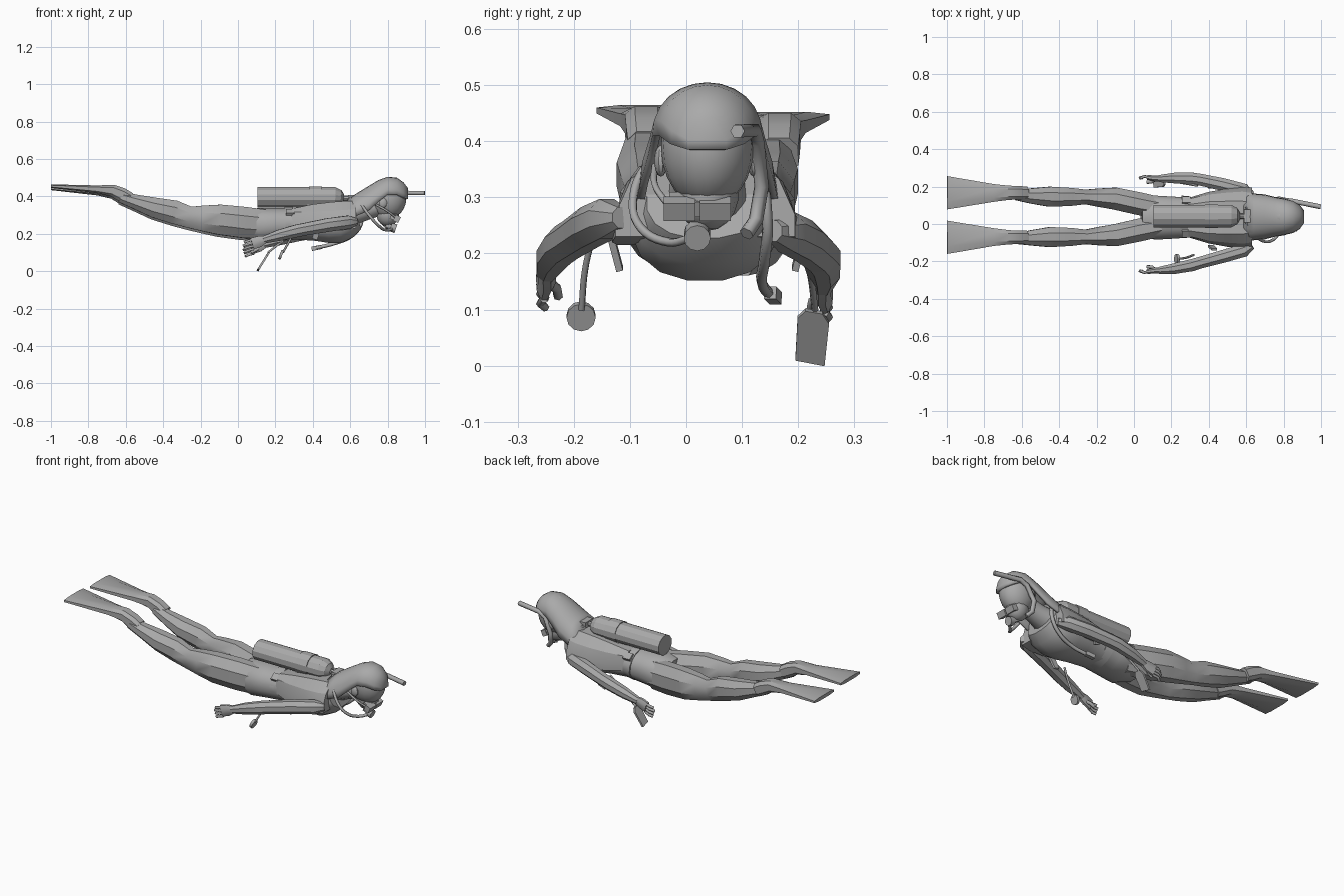
import bpy, bmesh, math
from mathutils import Vector, Matrix

if "Cube" in bpy.data.objects:
    bpy.data.objects.remove(bpy.data.objects["Cube"])

grey = bpy.data.materials.new("plain grey")
grey.diffuse_color = (0.40, 0.40, 0.40, 1)
grey.use_nodes = True
grey.node_tree.nodes["Principled BSDF"].inputs["Base Color"].default_value = grey.diffuse_color
MID = 0.038  # sideways centre of the body


def finish(ob, angle=35):
    ob.data.materials.clear()
    ob.data.materials.append(grey)
    bpy.ops.object.select_all(action='DESELECT')
    ob.select_set(True)
    bpy.context.view_layer.objects.active = ob
    bpy.ops.object.shade_smooth_by_angle(angle=math.radians(angle))
    return ob


def from_bm(name, bm, angle=35):
    bmesh.ops.recalc_face_normals(bm, faces=bm.faces)
    me = bpy.data.meshes.new(name)
    bm.to_mesh(me)
    bm.free()
    ob = bpy.data.objects.new(name, me)
    bpy.context.collection.objects.link(ob)
    return finish(ob, angle)


def skin(bm, rings):
    """Join closed rings of equal length and cap both ends."""
    n = len(rings[0])
    for a, b in zip(rings, rings[1:]):
        for k in range(n):
            bm.faces.new((a[k], a[(k + 1) % n], b[(k + 1) % n], b[k]))
    bm.faces.new(rings[0])
    bm.faces.new(rings[-1])


def loft(name, stations, n=8, angle=35, power=1.0):
    """Closed skin through (x, y, z, half width, half height) stations."""
    bm = bmesh.new()
    pts = [Vector(s[:3]) for s in stations]
    rings = []
    for i, s in enumerate(stations):
        t = (pts[min(i + 1, len(pts) - 1)] - pts[max(i - 1, 0)]).normalized()
        side = t.cross(Vector((0, 0, 1))).normalized()
        up = side.cross(t)
        ring = []
        for k in range(n):
            a = 2 * math.pi * (k + 0.5) / n
            c, d = math.cos(a), math.sin(a)
            c = math.copysign(abs(c) ** power, c)
            d = math.copysign(abs(d) ** power, d)
            ring.append(bm.verts.new(pts[i] + side * c * s[3] + up * d * s[4]))
        rings.append(ring)
    skin(bm, rings)
    return from_bm(name, bm, angle)


def ball(name, loc, size, seg=16):
    bm = bmesh.new()
    bmesh.ops.create_uvsphere(bm, u_segments=seg, v_segments=seg // 2 + 2, radius=1,
                              matrix=Matrix.Translation(loc) @ Matrix.Diagonal((*size, 1)))
    return from_bm(name, bm)


def box(name, loc, size, rot=(0, 0, 0)):
    bpy.ops.mesh.primitive_cube_add(size=1, location=loc, rotation=rot)
    ob = bpy.context.object
    ob.name, ob.scale = name, size
    return finish(ob)


def disc(name, loc, r, depth, axis, n=12):
    bpy.ops.mesh.primitive_cylinder_add(vertices=n, radius=r, depth=depth, location=loc)
    ob = bpy.context.object
    ob.name = name
    ob.rotation_euler = Vector(axis).to_track_quat('Z', 'Y').to_euler()
    return finish(ob)


def hose(name, pts, r, smooth=True):
    cu = bpy.data.curves.new(name, 'CURVE')
    cu.dimensions, cu.bevel_depth, cu.bevel_resolution = '3D', r, 1
    cu.use_fill_caps, cu.resolution_u = True, 5
    sp = cu.splines.new('BEZIER' if smooth else 'POLY')
    store = sp.bezier_points if smooth else sp.points
    store.add(len(pts) - 1)
    for p, co in zip(store, pts):
        if smooth:
            p.co = co
            p.handle_left_type = p.handle_right_type = 'AUTO'
        else:
            p.co = (*co, 1)
    ob = bpy.data.objects.new(name, cu)
    bpy.context.collection.objects.link(ob)
    cu.materials.append(grey)


# torso and neck
loft("torso", [(x, MID - .004, z, w, h) for x, z, w, h in (
    (0.04, 0.25, .085, .075), (0.11, 0.245, .12, .095), (0.2, 0.25, .115, .09),
    (0.3, 0.253, .108, .085), (0.4, 0.257, .122, .095), (0.48, 0.26, .132, .11),
    (0.54, 0.262, .135, .113), (0.59, 0.275, .132, .098), (0.635, 0.292, .105, .07))], 16, 40, .88)
loft("neck", [(.6, MID, .30, .08, .06), (.68, MID, .325, .055, .055), (.78, MID, .36, .05, .055)], 12)

# buoyancy vest: tapered wedge sections, widest along the lower edge
bm = bmesh.new()
rings = []
for x, wb, wt, zb, zt in ((.29, .105, .07, .235, .335), (.40, .138, .085, .22, .358),
                          (.50, .156, .088, .215, .37), (.58, .166, .088, .22, .376),
                          (.63, .160, .08, .23, .375)):
    prof = [(-wb, zb), (-wb, zb + .04), (-(wb + wt) / 2 - .012, (zb + zt) / 2 + .03), (-wt, zt)]
    prof += [(-y, z) for y, z in reversed(prof)]
    rings.append([bm.verts.new((x, .034 + y, z)) for y, z in prof])
skin(bm, rings)
from_bm("vest", bm, 25)

# belt, weights and strap ends
loft("belt", [(.255, MID, .253, .116, .092), (.30, MID, .256, .112, .088)], 16)
for s in (-1, 1):
    box("belt_weight", (.28, MID + s * .085, .31), (.045, .04, .03), (s * -.6, 0, 0))
    box("vest_strap_end", (.42, MID + s * .165, .205), (.03, .012, .07), (s * -.25, .3, 0))

# legs and fins
for s, side in ((-1, "right"), (1, "left")):
    dz = -.006 * s
    leg = [(.14, .05, .245, .06, .085), (.03, .07, .255, .066, .09), (-.1, .098, .27, .064, .087),
           (-.19, .103, .277, .053, .074), (-.26, .107, .283, .042, .062), (-.34, .107, .31, .052, .068),
           (-.45, .108, .335, .058, .058), (-.55, .112, .366, .044, .042), (-.63, .117, .392, .03, .032)]
    loft(side + "_leg", [(x, .038 + s * y, z + dz, w, h) for x, y, z, w, h in leg], 8)
    fin = [(-.58, .116, .38, .036, .038), (-.62, .117, .402, .038, .04), (-.67, .117, .425, .04, .034),
           (-.75, .116, .432, .05, .022), (-.999, .117, .449, .094, .01)]
    mid = .046 if s < 0 else .05
    loft(side + "_fin", [(x, mid + s * y, z + dz, w, h) for x, y, z, w, h in fin], 8, 25, .7)

# arms, hands and fingers
for side, dz, ys in (("right", .012, (-.115, -.14, -.172, -.205, -.22, -.238, -.248)),
                     ("left", -.012, (.155, .18, .21, .236, .243, .246, .243))):
    s = 1 if side == "left" else -1
    arm = [(.632, .252, .02, .02), (.59, .25, .038, .038), (.48, .235, .037, .039),
           (.36, .213, .034, .036), (.31, .203, .035, .036), (.22, .18, .031, .032), (.135, .155, .02, .021)]
    loft(side + "_arm", [(x, y, z + dz, w, h) for (x, z, w, h), y in zip(arm, ys)], 8)
    y = ys[-1]
    loft(side + "_palm", [(.15, y, .160 + dz, .018, .02), (.115, y, .147 + dz, .017, .032),
                          (.075, y + s * .006, .135 + dz, .014, .034)], 8)
    for k in range(4):
        z = .158 - k * .017 + dz
        hose(side + "_finger", [(.085, y + s * .005, z), (.055, y + s * .012, z - .008),
                                (.028 + .006 * abs(k - 1), y + s * .002, z - .016)], .0075, False)
    hose(side + "_thumb", [(.12, y, .14 + dz), (.095, y - s * .018, .125 + dz),
                           (.07, y - s * .02, .112 + dz)], .009, False)

# head, face and ears
ball("skull", (.80, MID, .39), (.1, .083, .11), 20)
ball("jaw", (.80, MID, .305), (.062, .056, .065), 14)
for s in (-1, 1):
    ball("ear", (.775, MID + s * .083, .365), (.022, .012, .028), 10)

# hood: open arch that sweeps back onto the shoulders
bm = bmesh.new()
rows = []
for x, w, top, low in ((.585, .13, .385, .29), (.64, .125, .42, .30), (.70, .12, .457, .325),
                       (.75, .107, .487, .37), (.80, .098, .505, .41), (.85, .086, .50, .41),
                       (.885, .066, .475, .395), (.908, .035, .445, .385)):
    row = []
    for k in range(13):
        a = math.pi * k / 12
        row.append(bm.verts.new((x, MID + w * math.cos(a), low + (top - low) * math.sin(a) ** .9)))
    rows.append(row)
for a, b in zip(rows, rows[1:]):
    for k in range(12):
        bm.faces.new((a[k], a[k + 1], b[k + 1], b[k]))
bm.faces.new(rows[-1])
hood = from_bm("hood", bm, 45)
mod = hood.modifiers.new("thickness", 'SOLIDIFY')
mod.thickness, mod.offset = .014, -1

# mask and mouth regulator
tilt = (0, .45, 0)
for s in (-1, 1):
    box("mask_lens", (.850, .02 + s * .032, .28), (.03, .056, .034), tilt)
box("mask_skirt", (.835, .02, .287), (.04, .10, .03), tilt)
hose("mask_strap", [(.84, -.035, .29), (.80, -.055, .32), (.73, -.055, .36)], .006)
disc("regulator", (.83, .02, .232), .024, .03, (1, 0, -.35))
box("mouthpiece", (.81, .025, .24), (.04, .03, .022), tilt)

# snorkel
hose("snorkel", [(.998, .092, .418), (.85, .122, .42), (.81, .127, .40), (.77, .135, .32),
                 (.775, .125, .26), (.80, .108, .235)], .013, False)

# air tank with band, valve and first stage
loft("tank", [(.105, .042, .395, .062, .056), (.52, .042, .395, .062, .056),
              (.55, .042, .392, .045, .042), (.565, .042, .39, .02, .02)], 12, 25)
loft("tank_band", [(.38, .042, .396, .065, .06), (.45, .042, .396, .065, .06)], 12, 25)
box("tank_bracket", (.415, .042, .345), (.09, .09, .06))
disc("tank_valve", (.585, .042, .39), .014, .06, (1, 0, 0), 8)
box("first_stage", (.605, .042, .39), (.035, .07, .035))

# hoses
hose("air_hose", [(.60, .01, .39), (.65, -.06, .365), (.70, -.094, .30), (.75, -.08, .245),
                  (.79, -.03, .22), (.83, .01, .228)], .008)
hose("inflator_hose", [(.60, .08, .385), (.65, .13, .34), (.66, .145, .26), (.61, .14, .19),
                       (.52, .135, .15), (.42, .15, .125)], .010)
box("inflator_grip", (.42, .155, .125), (.05, .022, .022), (0, -.2, -.2))

# hanging gauge and slate
hose("gauge_line", [(.32, -.165, .235), (.28, -.18, .17), (.24, -.186, .10)], .006)
disc("gauge", (.23, -.187, .088), .026, .014, (.9, 0, -.35))
hose("slate_line", [(.34, .205, .22), (.24, .222, .16), (.16, .23, .10)], .006)
bm = bmesh.new()
shape = [(-.03, 0), (.022, -.01), (.03, .065), (.018, .083), (-.012, .088), (-.026, .075)]
skin(bm, [[bm.verts.new((.105 + v * .62 + d, .225 + u, .014 + v - d / 2)) for u, v in shape] for d in (0, .01)])
from_bm("slate", bm, 25)
